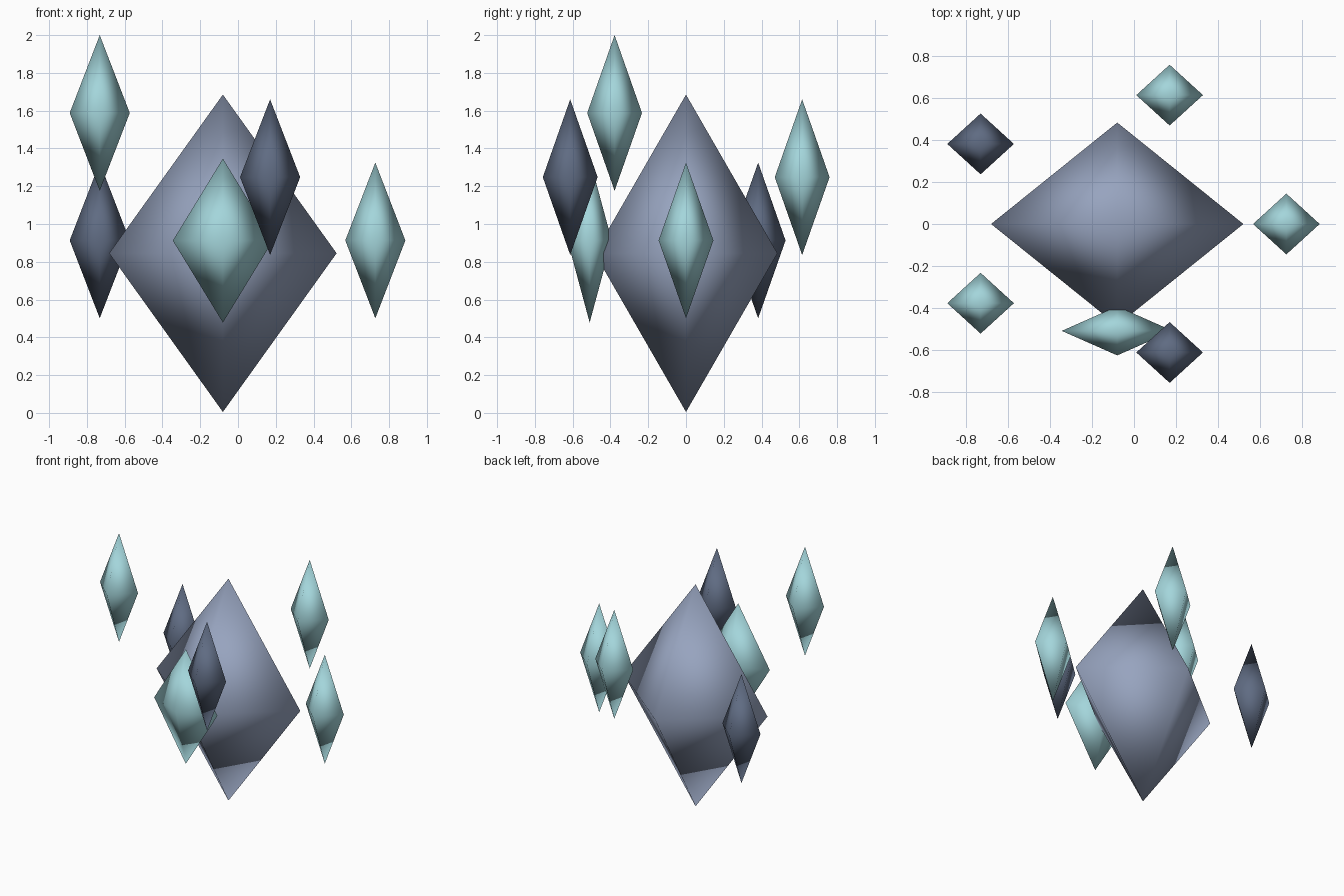
import bpy
import bmesh
from mathutils import Vector

cube = bpy.data.objects.get("Cube")
if cube:
    bpy.data.objects.remove(cube, do_unlink=True)


def make_material(name, color):
    mat = bpy.data.materials.new(name)
    mat.use_nodes = True
    mat.diffuse_color = (*color, 1)
    mat.node_tree.nodes["Principled BSDF"].inputs["Base Color"].default_value = (*color, 1)
    return mat


slate = make_material("slate blue", (0.31, 0.37, 0.52))
aqua = make_material("pale aqua", (0.37, 0.67, 0.71))
navy = make_material("dark slate", (0.115, 0.148, 0.225))


def crystal(name, center, radii, material):
    """Eight-sided double pyramid with smooth shading."""
    bm = bmesh.new()
    for axis in range(3):
        for sign in (-1, 1):
            tip = Vector()
            tip[axis] = sign * radii[axis]
            bm.verts.new(tip)
    bmesh.ops.convex_hull(bm, input=bm.verts[:])
    bmesh.ops.recalc_face_normals(bm, faces=bm.faces[:])
    for face in bm.faces:
        face.smooth = True
    mesh = bpy.data.meshes.new(name)
    bm.to_mesh(mesh)
    bm.free()
    mesh.materials.append(material)
    obj = bpy.data.objects.new(name, mesh)
    obj.location = center
    bpy.context.collection.objects.link(obj)


# Large body and the flat crystal set into its front
crystal("main_crystal", (-0.08, 0, 0.845), (0.602, 0.484, 0.84), slate)
crystal("front_core", (-0.08, -0.51, 0.912), (0.265, 0.117, 0.434), aqua)

# Ring of five floating shards, all the same size
shards = (
    ("upper_right_shard", (-0.732, -0.378, 1.588), aqua),
    ("back_right_shard", (-0.732, 0.382, 0.913), navy),
    ("front_left_shard", (0.17, -0.613, 1.248), navy),
    ("back_left_shard", (0.17, 0.615, 1.248), aqua),
    ("left_shard", (0.727, 0, 0.913), aqua),
)
for name, center, material in shards:
    crystal(name, center, (0.159, 0.145, 0.412), material)
